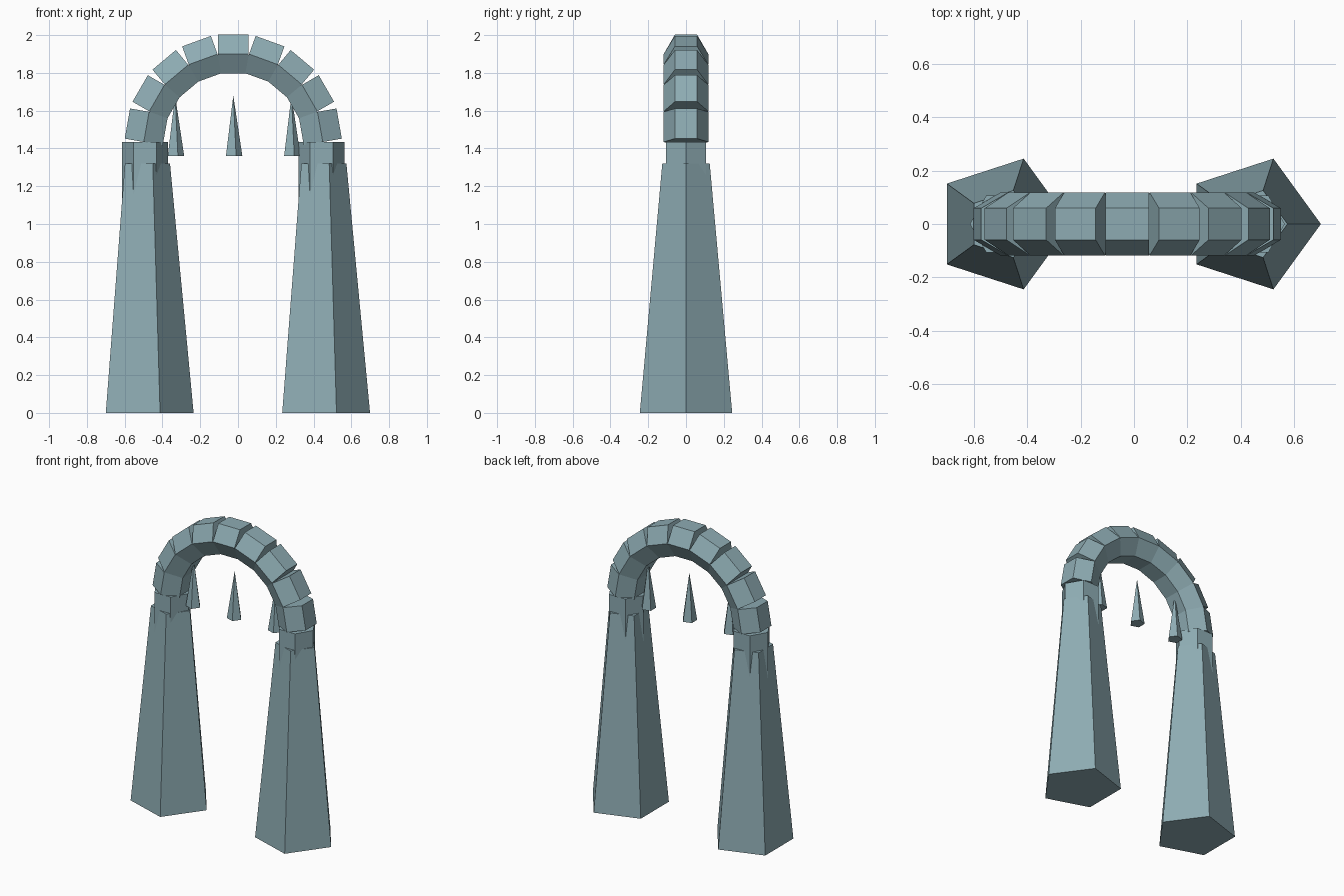
import bpy, bmesh, math
from mathutils import Matrix, Vector

if "Cube" in bpy.data.objects:
    bpy.data.objects.remove(bpy.data.objects["Cube"])

stone = bpy.data.materials.new("blue_grey_stone")
stone.diffuse_color = (0.27, 0.41, 0.45, 1)
stone.use_nodes = True
stone.node_tree.nodes["Principled BSDF"].inputs["Base Color"].default_value = stone.diffuse_color

CX = -0.025          # arch centre line
SPAN = 0.467         # arch radius
SPRING = 1.433       # height where the arch starts


def prism(bm, sides, r0, r1, z0, z1, matrix):
    """Add a flat-sided prism, frustum or spike (r1 = 0); first corner on +x."""
    def ring(r, z):
        return [bm.verts.new(matrix @ Vector((r * math.cos(2 * math.pi * i / sides),
                                              r * math.sin(2 * math.pi * i / sides), z)))
                for i in range(sides)]
    low = ring(r0, z0)
    bm.faces.new(low[::-1])
    if r1 == 0:
        tip = bm.verts.new(matrix @ Vector((0, 0, z1)))
        for i in range(sides):
            bm.faces.new((low[i], low[(i + 1) % sides], tip))
    else:
        high = ring(r1, z1)
        bm.faces.new(high)
        for i in range(sides):
            j = (i + 1) % sides
            bm.faces.new((low[i], low[j], high[j], high[i]))


def part(name, *args):
    bm = bmesh.new()
    prism(bm, *args)
    bmesh.ops.recalc_face_normals(bm, faces=bm.faces)
    mesh = bpy.data.meshes.new(name)
    bm.to_mesh(mesh)
    bm.free()
    mesh.materials.append(stone)
    obj = bpy.data.objects.new(name, mesh)
    bpy.context.collection.objects.link(obj)


# Tapered five-sided legs with six-sided collars pushed into their tops
for side, x in (("left", CX - SPAN), ("right", CX + SPAN)):
    at = Matrix.Translation((x, 0, 0))
    part(side + "_leg", 5, 0.257, 0.132, 0, 1.32, at)
    part(side + "_collar", 6, 0.122, 0.122, 1.05, SPRING, at)

# Nine six-sided arch blocks, corners pointing to front and back
for i in range(9):
    a = math.radians(10 + 20 * i)
    at = (Matrix.Translation((CX + SPAN * math.cos(a), 0, SPRING + SPAN * math.sin(a)))
          @ Matrix.Rotation(-a, 4, 'Y') @ Matrix.Rotation(math.pi / 2, 4, 'Z'))
    part("arch_block_%d" % (i + 1), 6, 0.118, 0.118, -0.081, 0.081, at)

# Three floating spikes under the arch
for i in (-1, 0, 1):
    part("spike_%d" % (i + 2), 5, 0.048, 0, 1.36, 1.68,
         Matrix.Translation((CX + 0.308 * i, 0, 0)))
